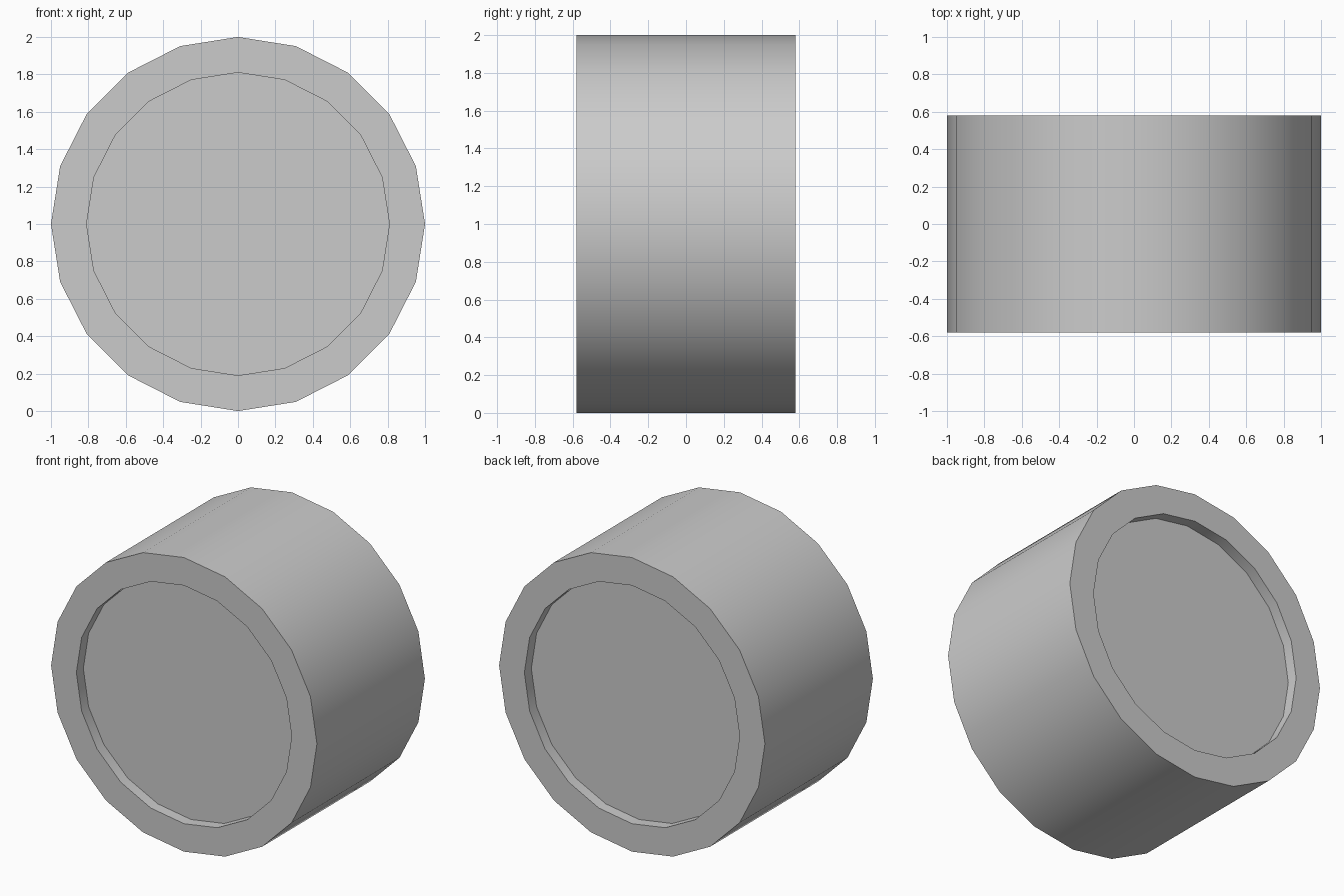
import bpy, math

if "Cube" in bpy.data.objects:
    bpy.data.objects.remove(bpy.data.objects["Cube"])

SIDES = 20
RADIUS, INNER = 1.0, 0.81
HALF, DEPTH = 0.58, 0.075

# Half cross-section (radius, y): recessed face, rim, outer wall, rim, recessed face
profile = [(INNER, -HALF + DEPTH), (INNER, -HALF), (RADIUS, -HALF),
           (RADIUS, HALF), (INNER, HALF), (INNER, HALF - DEPTH)]

# Revolve the profile around the y axis, with a vertex at the very top
verts = []
for r, y in profile:
    for i in range(SIDES):
        a = 2 * math.pi * i / SIDES
        verts.append((r * math.sin(a), y, RADIUS + r * math.cos(a)))

faces = []
for k in range(len(profile) - 1):
    for i in range(SIDES):
        j = (i + 1) % SIDES
        faces.append((k * SIDES + i, (k + 1) * SIDES + i,
                      (k + 1) * SIDES + j, k * SIDES + j))

# Recessed end discs
last = (len(profile) - 1) * SIDES
faces.append(tuple(range(SIDES)))
faces.append(tuple(last + i for i in reversed(range(SIDES))))

mesh = bpy.data.meshes.new("recessed_drum")
mesh.from_pydata(verts, [], faces)
drum = bpy.data.objects.new("recessed_drum", mesh)
bpy.context.collection.objects.link(drum)

# Smooth round walls, sharp rims
bpy.context.view_layer.objects.active = drum
drum.select_set(True)
bpy.ops.object.mode_set(mode='EDIT')
bpy.ops.mesh.select_all(action='SELECT')
bpy.ops.mesh.normals_make_consistent(inside=False)
bpy.ops.object.mode_set(mode='OBJECT')
bpy.ops.object.shade_smooth_by_angle(angle=math.radians(30))
